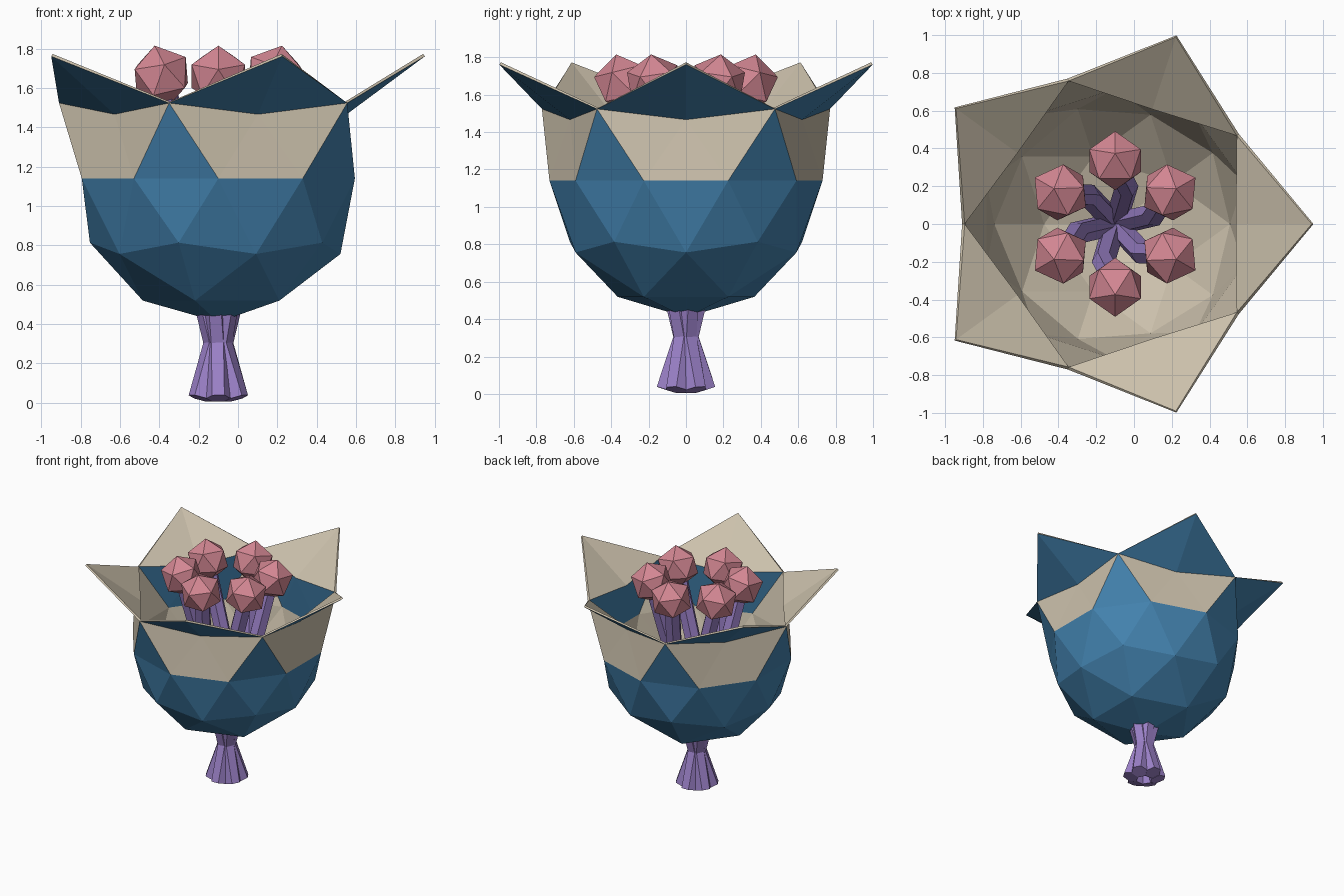
import bpy, bmesh
from math import sin, cos, radians, pi
from mathutils import Vector, Matrix

if "Cube" in bpy.data.objects:
    bpy.data.objects.remove(bpy.data.objects["Cube"])

AXIS_X = -0.10   # centre axis of the five-fold cup
R, CUP_Z = 0.73, 1.14


def material(name, rgb):
    m = bpy.data.materials.new(name)
    m.diffuse_color = (*rgb, 1)
    m.use_nodes = True
    m.node_tree.nodes["Principled BSDF"].inputs["Base Color"].default_value = m.diffuse_color
    return m


blue = material("blue", (0.055, 0.22, 0.42))
beige = material("beige", (0.60, 0.53, 0.41))
blue_inner = material("blue_inner", (0.055, 0.22, 0.42))
purple = material("purple", (0.33, 0.22, 0.58))
pink = material("pink", (0.65, 0.24, 0.29))


def add_object(name, bm, mats):
    me = bpy.data.meshes.new(name)
    bm.to_mesh(me)
    bm.free()
    for m in mats:
        me.materials.append(m)
    ob = bpy.data.objects.new(name, me)
    bpy.context.collection.objects.link(ob)
    return ob


def polar(r, deg, z):
    return Vector((AXIS_X + r * cos(radians(deg)), r * sin(radians(deg)), z))


# Petal cup: opened icosphere whose upper points flare outwards
bm = bmesh.new()
bmesh.ops.create_icosphere(bm, subdivisions=2, radius=R)
top = [f for f in bm.faces if sum(v.co.z > 0.6 * R for v in f.verts) >= 2]
bmesh.ops.delete(bm, geom=top, context='FACES')
for f in bm.faces:
    zs = [v.co.z / R for v in f.verts]
    # side panels show the lining colour outside
    f.material_index = int(max(zs) < 0.6 and any(0.40 < z < 0.49 for z in zs))
for v in bm.verts:
    z = v.co.z / R
    r = 1.05 if z > 0.6 else 0.81 if z > 0.49 else None
    if r:
        v.co.xy = v.co.xy.normalized() * r
bmesh.ops.translate(bm, verts=bm.verts, vec=(AXIS_X, 0, CUP_Z))
cup = add_object("petal_cup", bm, [blue, beige, blue_inner])
mod = cup.modifiers.new("thickness", 'SOLIDIFY')
mod.thickness = 0.015
mod.offset = -1
mod.material_offset = 1
mod.material_offset_rim = 1


# Stalk: six-sided tube along a path
def tube(name, path, radius, sides=6):
    bm = bmesh.new()
    rings = []
    for i, p in enumerate(path):
        t = (path[min(i + 1, len(path) - 1)] - path[max(i - 1, 0)]).normalized()
        q = Vector((0, 0, 1)).rotation_difference(t)
        rings.append([bm.verts.new(p + q @ Vector((radius * cos(2 * pi * k / sides),
                                                   radius * sin(2 * pi * k / sides), 0)))
                      for k in range(sides)])
    for a, b in zip(rings, rings[1:]):
        for k in range(sides):
            n = (k + 1) % sides
            bm.faces.new((a[k], a[n], b[n], b[k]))
    bm.faces.new(rings[0][::-1])
    bm.faces.new(rings[-1])
    return add_object(name, bm, [purple])


# Six stalks pinched at the waist, each with a faceted head
for i in range(6):
    a = 30 + 60 * i
    tube(f"stalk_{i + 1}", [polar(0.105, a, 0.022), polar(0.015, a - 20, 0.31),
                            polar(0.21, a - 17, 1.10), polar(0.32, a, 1.60)], 0.062)
    bm = bmesh.new()
    bmesh.ops.create_icosphere(bm, subdivisions=1, radius=0.16)
    tilt = Matrix.Rotation(radians(a), 4, 'Z') @ Matrix.Rotation(radians(14), 4, 'Y')
    bmesh.ops.transform(bm, matrix=Matrix.Translation(polar(0.335, a, 1.66)) @ tilt,
                        verts=bm.verts)
    add_object(f"head_{i + 1}", bm, [pink])
